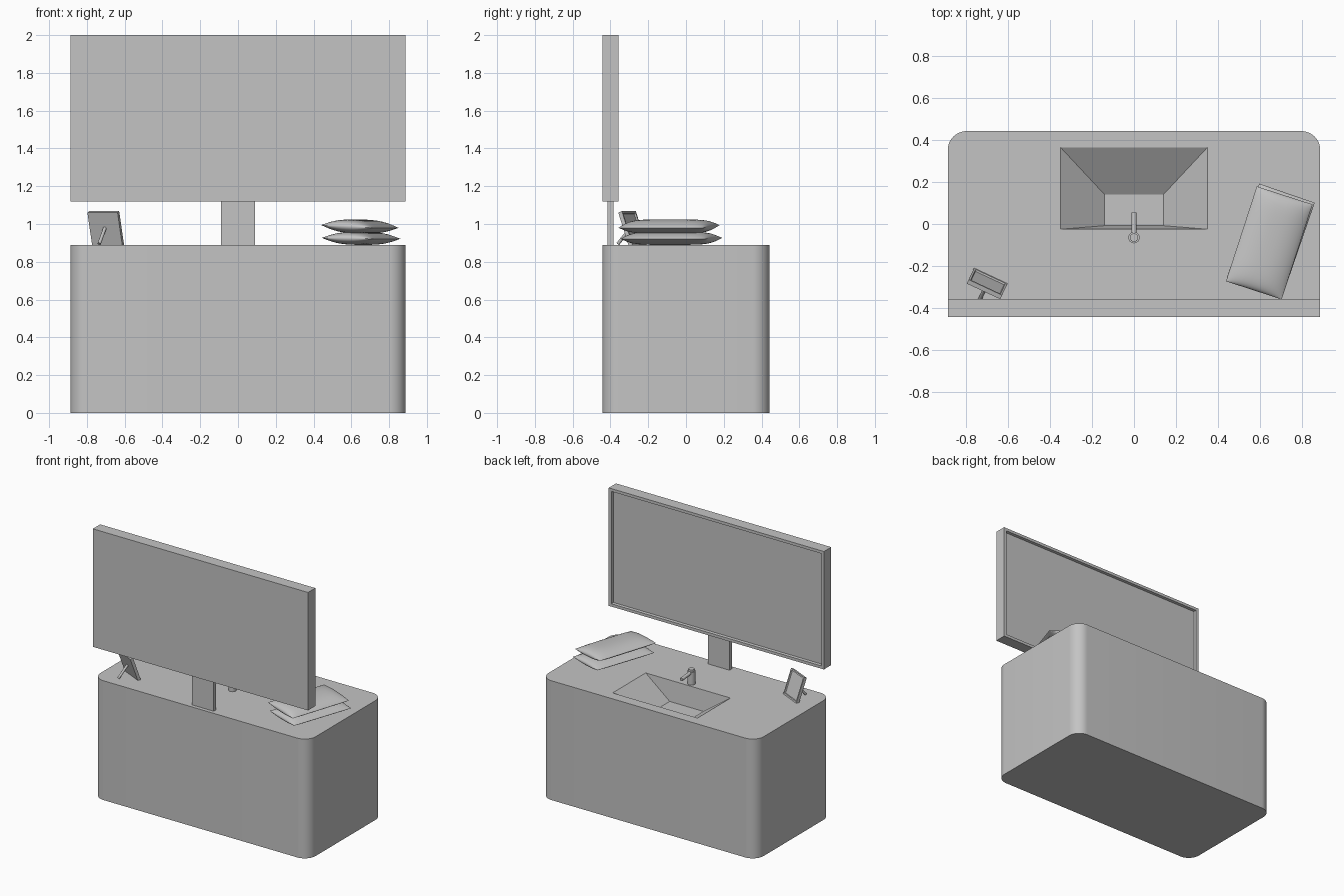
import bpy, bmesh, math
from mathutils import Matrix, Vector

if "Cube" in bpy.data.objects:
    bpy.data.objects.remove(bpy.data.objects["Cube"])

grey = bpy.data.materials.new("plain_grey")
grey.diffuse_color = (0.55, 0.55, 0.55, 1)
grey.use_nodes = True
grey.node_tree.nodes["Principled BSDF"].inputs["Base Color"].default_value = grey.diffuse_color


def add(name, bm, smooth=False, matrix=None):
    bmesh.ops.recalc_face_normals(bm, faces=bm.faces[:])
    me = bpy.data.meshes.new(name)
    bm.to_mesh(me)
    bm.free()
    me.materials.append(grey)
    ob = bpy.data.objects.new(name, me)
    bpy.context.collection.objects.link(ob)
    if matrix is not None:
        me.transform(matrix)
    bpy.ops.object.select_all(action='DESELECT')
    ob.select_set(True)
    bpy.context.view_layer.objects.active = ob
    if smooth:
        bpy.ops.object.shade_smooth_by_angle(angle=math.radians(35))
    return ob


def box(lo, hi):
    bm = bmesh.new()
    bmesh.ops.create_cube(bm, size=1)
    for v in bm.verts:
        v.co = Vector([(a + b) / 2 + c * (b - a) for a, b, c in zip(lo, hi, v.co)])
    return bm


def framed_panel(lo, hi, border, depth):
    """Box whose +y face has a raised border around a sunk panel."""
    bm = box(lo, hi)
    bm.normal_update()
    face = max(bm.faces, key=lambda f: f.normal.y)
    bmesh.ops.inset_region(bm, faces=[face], thickness=border)
    bmesh.ops.inset_region(bm, faces=[face], thickness=0.004)
    for v in face.verts:
        v.co.y -= depth
    return bm


def rod(name, a, b, r, seg=24):
    a, b = Vector(a), Vector(b)
    bm = bmesh.new()
    bmesh.ops.create_cone(bm, cap_ends=True, segments=seg, radius1=r, radius2=r, depth=(b - a).length)
    m = Matrix.Translation((a + b) / 2) @ (b - a).to_track_quat('Z', 'Y').to_matrix().to_4x4()
    return add(name, bm, True, m)


# cabinet body with rounded vertical corners
bm = bmesh.new()
R, W, D, H = 0.09, 0.888, 0.443, 0.89
ring = []
for k, (sx, sy) in enumerate([(1, 1), (-1, 1), (-1, -1), (1, -1)]):
    for i in range(13):
        a = math.pi / 2 * (k + i / 12)
        ring.append(bm.verts.new((sx * (W - R) + R * math.cos(a), sy * (D - R) + R * math.sin(a), 0)))
base = bm.faces.new(ring)
ext = bmesh.ops.extrude_face_region(bm, geom=[base], use_keep_orig=True)
bmesh.ops.translate(bm, vec=(0, 0, H), verts=[v for v in ext["geom"] if isinstance(v, bmesh.types.BMVert)])
cabinet = add("cabinet", bm, True)

# sink basin cut with sloping sides
bm = bmesh.new()
levels = [(0.14, -0.008, 0.14, H - 0.15), (0.35, -0.025, 0.365, H), (0.35, -0.025, 0.365, H + 0.05)]
rings = [[bm.verts.new(p) for p in ((-w, y0, z), (w, y0, z), (w, y1, z), (-w, y1, z))] for w, y0, y1, z in levels]
bm.faces.new(rings[0])
bm.faces.new(rings[-1])
for lo, hi in zip(rings, rings[1:]):
    for i in range(4):
        j = (i + 1) % 4
        bm.faces.new((lo[i], lo[j], hi[j], hi[i]))
cutter = add("basin_cutter", bm)
cutter.hide_render = True
mod = cabinet.modifiers.new("basin", 'BOOLEAN')
mod.operation, mod.solver, mod.object = 'DIFFERENCE', 'EXACT', cutter
# the cut must come before the edge smoothing
bpy.ops.object.select_all(action='DESELECT')
cabinet.select_set(True)
bpy.context.view_layer.objects.active = cabinet
bpy.ops.object.modifier_apply(modifier=mod.name)
bpy.data.objects.remove(cutter)
bpy.ops.object.shade_smooth_by_angle(angle=math.radians(35))

# mirror and its post
add("mirror", framed_panel((-0.888, -0.443, 1.12), (0.888, -0.357, 2.0), 0.03, 0.02))
add("mirror_post", box((-0.09, -0.415, H), (0.09, -0.385, 1.13)))

# tap
rod("tap_body", (0, -0.065, H), (0, -0.065, 0.985), 0.027)
rod("tap_spout", (0, -0.06, 0.975), (0, 0.055, 0.965), 0.0125)
rod("tap_lever", (0, -0.065, 0.985), (0, -0.065, 1.0), 0.02)


# folded towels: pillows with sharp long edges and rounder ends
def towel(name, x, y, z, turn, tilt, half):
    bm = bmesh.new()
    n, m = 20, 32
    hw, hl = 0.14, 0.238
    for side in (-1, 1):
        grid = []
        for i in range(n + 1):
            u = -math.cos(math.pi * i / n)
            row = []
            for j in range(m + 1):
                v = -math.cos(math.pi * j / m)
                h = half * (1 - abs(u) ** 2.4) ** 0.8 * (1 - abs(v) ** 6) ** 0.5
                row.append(bm.verts.new((u * hw, v * hl, side * h)))
            grid.append(row)
        for i in range(n):
            for j in range(m):
                bm.faces.new((grid[i][j], grid[i + 1][j], grid[i + 1][j + 1], grid[i][j + 1]))
    bmesh.ops.remove_doubles(bm, verts=bm.verts[:], dist=1e-5)
    mat = (Matrix.Translation((x, y, z)) @ Matrix.Rotation(math.radians(turn), 4, 'Z')
           @ Matrix.Rotation(math.radians(tilt), 4, 'Y'))
    add(name, bm, True, mat)


towel("lower_towel", 0.652, -0.078, 0.924, -19, 1, 0.034)
towel("upper_towel", 0.645, -0.09, 0.987, -18, 3, 0.036)

# small photo frame leaning back on a strut
place = (Matrix.Translation((-0.683, -0.247, H)) @ Matrix.Rotation(math.radians(-25), 4, 'Z')
         @ Matrix.Rotation(math.radians(19), 4, 'X'))
add("photo_frame", framed_panel((-0.088, -0.022, 0.0), (0.088, 0, 0.188), 0.014, 0.008), False, place)
rod("photo_strut", place @ Vector((0, -0.02, 0.10)), (-0.735, -0.36, H + 0.005), 0.009, 16)
